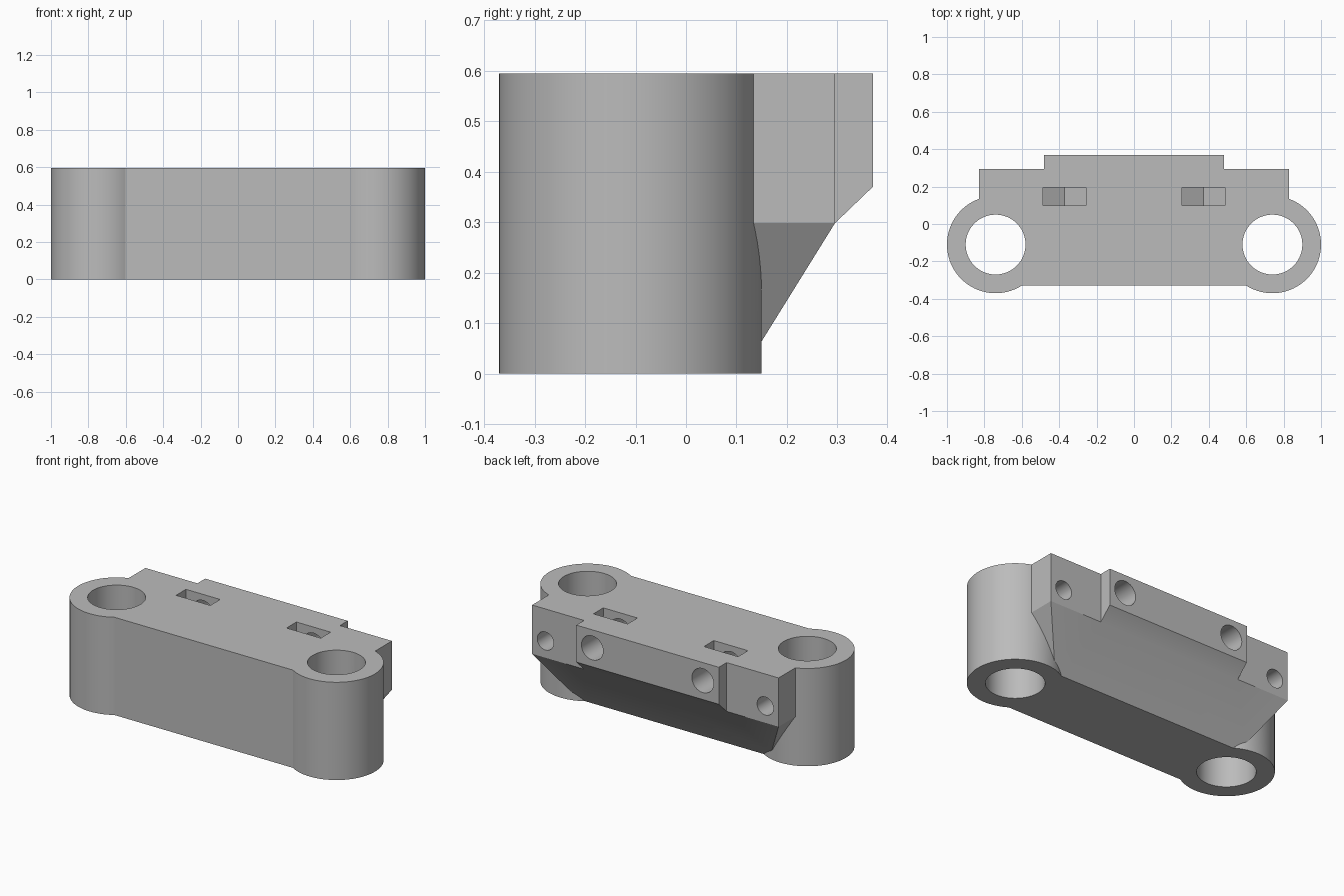
import bpy
import bmesh
import math
from mathutils import Matrix, Vector

if "Cube" in bpy.data.objects:
    bpy.data.objects.remove(bpy.data.objects["Cube"], do_unlink=True)

TOP = 0.595      # overall height
MID = 0.298      # where the lower wedge starts
BOSS_X, BOSS_Y = 0.74, -0.11
NUT_X, NUT_Z = 0.372, 0.485

grey = bpy.data.materials.new("plain grey")
grey.use_nodes = True
colour = (0.5, 0.5, 0.5, 1)
grey.diffuse_color = colour
grey.node_tree.nodes["Principled BSDF"].inputs["Base Color"].default_value = colour


def finish(name, bm):
    bmesh.ops.recalc_face_normals(bm, faces=bm.faces)
    mesh = bpy.data.meshes.new(name)
    bm.to_mesh(mesh)
    bm.free()
    mesh.materials.append(grey)
    obj = bpy.data.objects.new(name, mesh)
    bpy.context.scene.collection.objects.link(obj)
    return obj


def loft(name, ring_a, ring_b):
    """Solid between two matching rings of points."""
    bm = bmesh.new()
    a = [bm.verts.new(p) for p in ring_a]
    b = [bm.verts.new(p) for p in ring_b]
    bm.faces.new(a)
    bm.faces.new(b)
    for i in range(len(a)):
        j = (i + 1) % len(a)
        bm.faces.new((a[i], a[j], b[j], b[i]))
    return finish(name, bm)


def rect(half_x, y0, y1, z):
    return [(-half_x, y0, z), (half_x, y0, z), (half_x, y1, z), (-half_x, y1, z)]


def cylinder(name, radius, start, end, segments=96):
    start, end = Vector(start), Vector(end)
    axis = end - start
    turn = axis.to_track_quat("Z", "Y").to_matrix().to_4x4()
    bm = bmesh.new()
    bmesh.ops.create_cone(bm, cap_ends=True, segments=segments, radius1=radius,
                          radius2=radius, depth=axis.length,
                          matrix=Matrix.Translation((start + end) / 2) @ turn)
    return finish(name, bm)


def combine(target, tool, operation):
    mod = target.modifiers.new(operation.lower(), "BOOLEAN")
    mod.operation = operation
    mod.solver = "EXACT"
    mod.object = tool
    bpy.context.view_layer.objects.active = target
    bpy.ops.object.modifier_apply(modifier=mod.name)
    bpy.data.objects.remove(tool, do_unlink=True)


# Main block, with a tapered lower half
body = loft("mounting_block", rect(0.83, -0.33, 0.295, MID), rect(0.83, -0.33, 0.295, TOP))
wedge = loft("lower_wedge", rect(0.645, -0.33, 0.11, 0), rect(0.83, -0.33, 0.295, MID))
combine(body, wedge, "UNION")

# Raised pad on the back, with a sloped underside
pad_profile = [(0.2, TOP), (0.37, TOP), (0.37, 0.37), (0.295, MID), (0.2, 0.35)]
pad = loft("back_pad", *[[(x, y, z) for y, z in pad_profile] for x in (-0.48, 0.48)])
combine(body, pad, "UNION")

# Round end bosses
for side in (-1, 1):
    x = side * BOSS_X
    combine(body, cylinder("end_boss", 0.26, (x, BOSS_Y, 0), (x, BOSS_Y, TOP)), "UNION")

# Bores, side screw holes and captive nut slots
half = 0.115
tip = half / math.cos(math.pi / 6)
slot_profile = [(-half, TOP + 0.1), (half, TOP + 0.1), (half, NUT_Z - tip / 2),
                (0, NUT_Z - tip), (-half, NUT_Z - tip / 2)]
for side in (-1, 1):
    x = side * BOSS_X
    n = side * NUT_X
    cutters = [
        cylinder("bore", 0.16, (x, BOSS_Y, -0.1), (x, BOSS_Y, TOP + 0.1)),
        cylinder("clamp_screw_hole", 0.055, (x, BOSS_Y, 0.4), (x, 0.5, 0.4), 48),
        cylinder("pad_screw_hole", 0.073, (n, -0.1, NUT_Z), (n, 0.5, NUT_Z), 48),
        loft("nut_slot", *[[(n + dx, y, z) for dx, z in slot_profile] for y in (0.1, 0.195)]),
    ]
    for cutter in cutters:
        combine(body, cutter, "DIFFERENCE")

# Smooth round walls, crisp edges
bpy.ops.object.select_all(action="DESELECT")
body.select_set(True)
bpy.context.view_layer.objects.active = body
bpy.ops.object.shade_smooth_by_angle(angle=math.radians(20))
